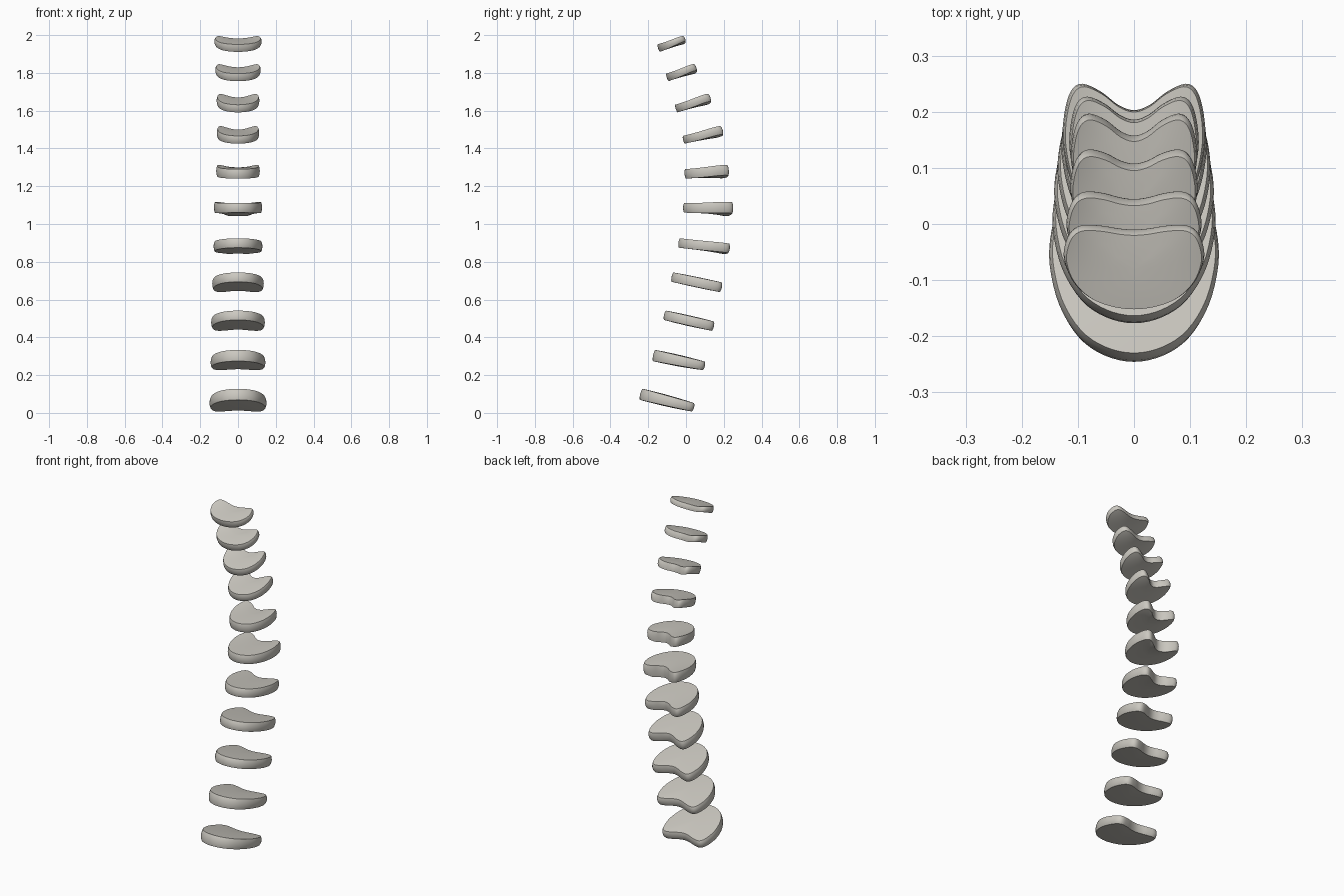
import bpy, bmesh
from math import radians
from mathutils import Vector

if "Cube" in bpy.data.objects:
    bpy.data.objects.remove(bpy.data.objects["Cube"], do_unlink=True)

mat = bpy.data.materials.new("warm_grey")
mat.use_nodes = True
colour = (0.60, 0.58, 0.53, 1)
mat.diffuse_color = colour
bsdf = next(n for n in mat.node_tree.nodes if n.type == "BSDF_PRINCIPLED")
bsdf.inputs["Base Color"].default_value = colour
bsdf.inputs["Roughness"].default_value = 0.7


def smooth_loop(points, steps):
    """Closed curve passing smoothly through the points."""
    out, n = [], len(points)
    for i in range(n):
        a, b, c, d = (points[(i + k) % n] for k in (-1, 0, 1, 2))
        for s in range(steps):
            t = s / steps
            out.append(0.5 * (2 * b + (c - a) * t + (2 * a - 5 * b + 4 * c - d) * t ** 2
                              + (3 * b - a - 3 * c + d) * t ** 3))
    return out


def outline(notch):
    """Rounded front, two rear lobes and a notch; x in -1..1, y in 0..1."""
    half = [(0.35, 0.04), (0.65, 0.15), (0.88, 0.35), (0.99, 0.6), (0.97, 0.8),
            (0.88, 0.95), (0.72, 1), (0.46, 1 - 0.3 * notch), (0.22, 1 - 0.8 * notch)]
    pts = [(0, 0)] + half + [(0, 1 - notch)] + [(-x, y) for x, y in reversed(half)]
    return smooth_loop([Vector(p) for p in pts], 4)


# Cross-section from the top middle, round the bulging rim, to the bottom middle
side = [(0.96, 1), (0.985, 0.65), (1, 0), (0.985, -0.65), (0.96, -1)]
inner = [0.3, 0.6, 0.85]
section = [(s, 1) for s in inner] + side + [(s, -1) for s in reversed(inner)]


def make_disc(name, front, back, thick, width, notch, curl, droop, dome):
    front, back = Vector((0, *front)), Vector((0, *back))
    axis = back - front
    length = axis.length
    along = axis / length
    normal = Vector((0, -along.z, along.y))
    loop = outline(notch / length)
    bm = bmesh.new()

    def place(p, scale, h):
        x, v = p.x * scale, 0.5 + (p.y - 0.5) * scale
        rear = max(0, v)
        t = thick[0] + (thick[1] - thick[0]) * v
        z = h * t / 2 + curl * (x * x - 0.5) * rear ** 2
        z += h * dome * (1 - scale ** 2)
        if h < 0:
            z += h * droop * max(0, 1 - (x / 0.6) ** 2) * rear ** 4
        return front + along * (v * length) + normal * z + Vector((x * width, 0, 0))

    rings = [[bm.verts.new(place(p, s, h)) for p in loop] for s, h in section]
    n = len(loop)
    for a, b in zip(rings, rings[1:]):
        for i in range(n):
            j = (i + 1) % n
            bm.faces.new((a[i], b[i], b[j], a[j]))
    # Close the middle of the upper and lower surfaces
    for ring, h in ((rings[0], 1), (rings[-1], -1)):
        mid = bm.verts.new(place(loop[0], 0, h))
        for i in range(n):
            bm.faces.new((mid, ring[i], ring[(i + 1) % n]))
    bmesh.ops.recalc_face_normals(bm, faces=bm.faces)
    for f in bm.faces:
        f.smooth = True
    mesh = bpy.data.meshes.new(name)
    bm.to_mesh(mesh)
    bm.free()
    mesh.set_sharp_from_angle(angle=radians(38))
    mesh.materials.append(mat)
    bpy.context.collection.objects.link(bpy.data.objects.new(name, mesh))


# Front (y, z), back (y, z), thickness front/back, half width, notch, curl, droop, dome
discs = [
    ((-0.243, 0.10), (0.043, 0.028), (0.06, 0.045), 0.152, 0.025, 0, 0, 0.004),
    ((-0.175, 0.305), (0.10, 0.248), (0.06, 0.045), 0.146, 0.027, 0, 0, 0.004),
    ((-0.117, 0.518), (0.148, 0.458), (0.05, 0.05), 0.143, 0.03, 0, 0, 0.003),
    ((-0.077, 0.72), (0.19, 0.664), (0.05, 0.052), 0.137, 0.034, 0, 0, 0.002),
    ((-0.041, 0.90), (0.232, 0.87), (0.05, 0.05), 0.13, 0.04, 0.008, 0.008, 0),
    ((-0.016, 1.085), (0.25, 1.085), (0.05, 0.06), 0.128, 0.047, 0.015, 0.02, 0),
    ((-0.008, 1.265), (0.227, 1.283), (0.05, 0.055), 0.116, 0.042, 0.02, 0.01, 0),
    ((-0.016, 1.445), (0.195, 1.495), (0.042, 0.046), 0.113, 0.043, 0.022, 0, 0),
    ((-0.055, 1.61), (0.13, 1.668), (0.042, 0.042), 0.114, 0.03, 0.025, 0, 0),
    ((-0.102, 1.775), (0.055, 1.828), (0.042, 0.036), 0.121, 0.018, 0.025, 0, 0),
    ((-0.148, 1.93), (-0.004, 1.98), (0.042, 0.03), 0.126, 0.012, 0.02, 0, 0),
]
for i, spec in enumerate(discs, 1):
    make_disc(f"spinal_disc_{i:02d}", *spec)
